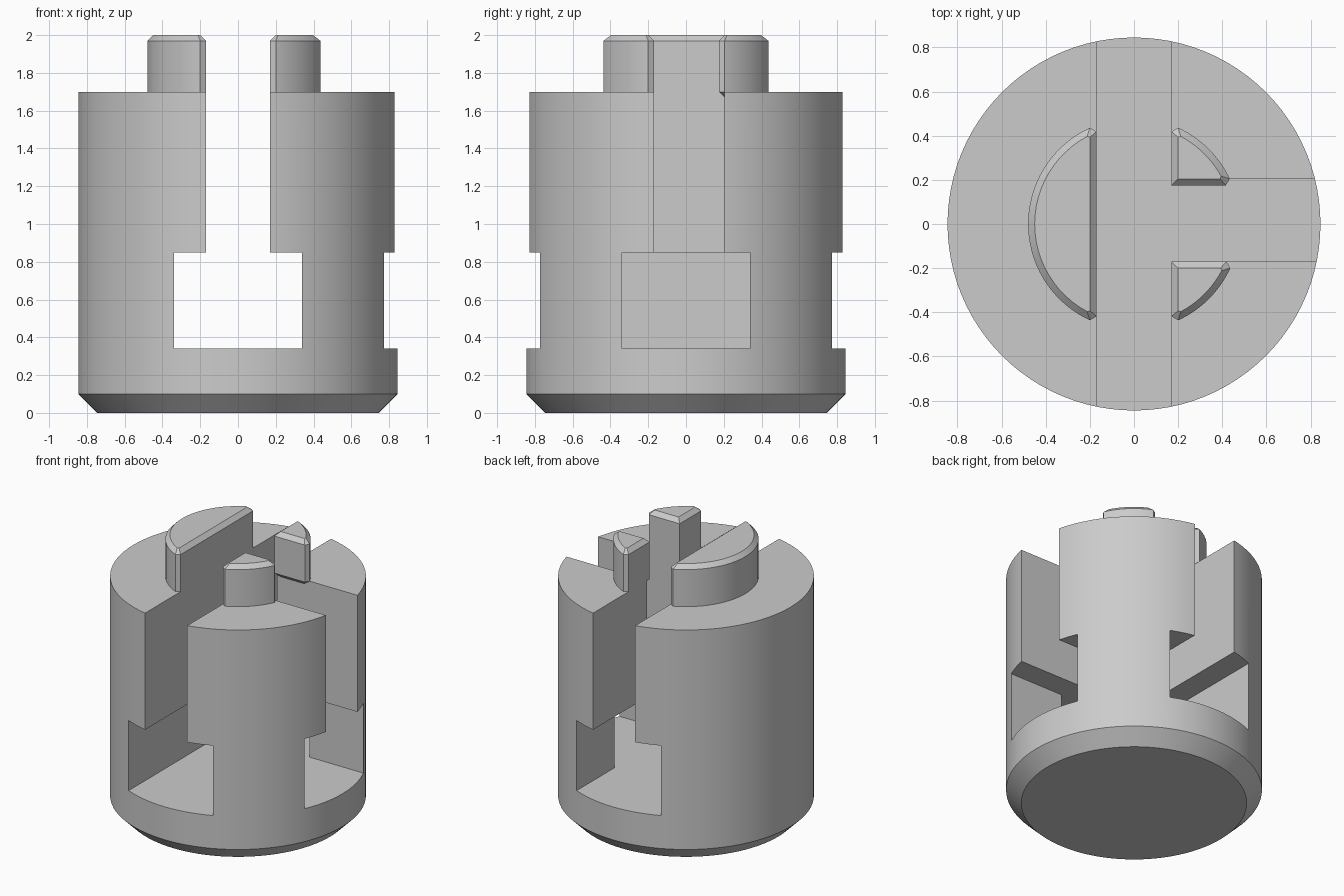
import bpy, bmesh
from math import sin, cos, asin, acos, pi

if "Cube" in bpy.data.objects:
    bpy.data.objects.remove(bpy.data.objects["Cube"], do_unlink=True)

GREY = (0.6, 0.6, 0.6, 1)
grey = bpy.data.materials.new("plain_grey")
grey.use_nodes = True
grey.diffuse_color = GREY
grey.node_tree.nodes["Principled BSDF"].inputs["Base Color"].default_value = GREY

R, POST_R, SLOT, WIDE, BEVEL = 0.845, 0.48, 0.17, 0.34, 0.03
WIDE_TOP, FLOOR, DECK, TOP = 0.85, 0.34, 1.7, 2.0


def loft(name, rings):
    """Solid through stacked rings of (x, y, z) points."""
    bm = bmesh.new()
    rows = [[bm.verts.new(p) for p in ring] for ring in rings]
    n = len(rows[0])
    for a, b in zip(rows, rows[1:]):
        for i in range(n):
            j = (i + 1) % n
            bm.faces.new((a[i], a[j], b[j], b[i]))
    bm.faces.new(rows[0][::-1])
    bm.faces.new(rows[-1])
    bmesh.ops.recalc_face_normals(bm, faces=bm.faces)
    mesh = bpy.data.meshes.new(name)
    bm.to_mesh(mesh)
    bm.free()
    mesh.materials.append(grey)
    obj = bpy.data.objects.new(name, mesh)
    bpy.context.collection.objects.link(obj)
    return obj


def activate(obj):
    bpy.ops.object.select_all(action='DESELECT')
    obj.select_set(True)
    bpy.context.view_layer.objects.active = obj


def smooth(obj):
    activate(obj)
    bpy.ops.object.shade_smooth_by_angle(angle=0.35)


def cut_box(target, x0, x1, y0, y1, z0, z1):
    corners = [(x0, y0), (x1, y0), (x1, y1), (x0, y1)]
    cutter = loft("slot_cutter", [[(x, y, z) for x, y in corners] for z in (z0, z1)])
    cutter.hide_render = True
    activate(target)
    mod = target.modifiers.new("slot", 'BOOLEAN')
    mod.operation, mod.solver, mod.object = 'DIFFERENCE', 'EXACT', cutter
    bpy.ops.object.modifier_apply(modifier=mod.name)
    bpy.data.objects.remove(cutter, do_unlink=True)


# Round body with a chamfered foot
def circle(r, z, n=96):
    return [(r * cos(2 * pi * i / n), r * sin(2 * pi * i / n), z) for i in range(n)]


body = loft("slotted_body", [circle(R - 0.1, 0), circle(R, 0.1), circle(R, DECK)])

# T-shaped slots: narrow above, wide below
cut_box(body, -WIDE, WIDE, -1, 1, FLOOR, WIDE_TOP)
cut_box(body, 0, 1, -WIDE, WIDE, FLOOR, WIDE_TOP)
cut_box(body, -SLOT, SLOT, -1, 1, 0.6, 2)
cut_box(body, 0, 1, -SLOT, 0.205, 0.6, 2)
smooth(body)


# Bevelled posts, cut from a smaller disc
def outline(r, x0, y0, tip, notch, n=24):
    """Disc sector beyond x0 (and beyond y0 when given) with clipped tips."""
    a1 = acos((x0 + tip) / r)
    a0 = -a1 if y0 is None else asin((y0 + tip) / r)
    pts = [(r * cos(a0 + (a1 - a0) * i / n), r * sin(a0 + (a1 - a0) * i / n))
           for i in range(n + 1)]
    end = pts[-1][1] - notch
    start = [(x0, -end)] if y0 is None else [(x0, y0), (pts[0][0] - notch, y0)]
    return start + pts + [(x0, end)]


def post(name, sx, sy, y0=None, overhang=False):
    full = outline(POST_R, SLOT, y0, BEVEL, 0.018)
    inner_y = None if y0 is None else y0 + BEVEL
    inset = outline(POST_R - BEVEL, SLOT + BEVEL, inner_y, 0.012, 0.004)
    levels = [(full, DECK), (full, TOP - BEVEL), (inset, TOP)]
    if overhang:
        levels.insert(0, (inset, DECK - BEVEL))
    smooth(loft(name, [[(sx * x, sy * y, z) for x, y in ring] for ring, z in levels]))


post("right_half_post", -1, 1)
post("left_front_post", 1, -1, SLOT)
post("left_back_post", 1, 1, 0.175, overhang=True)
